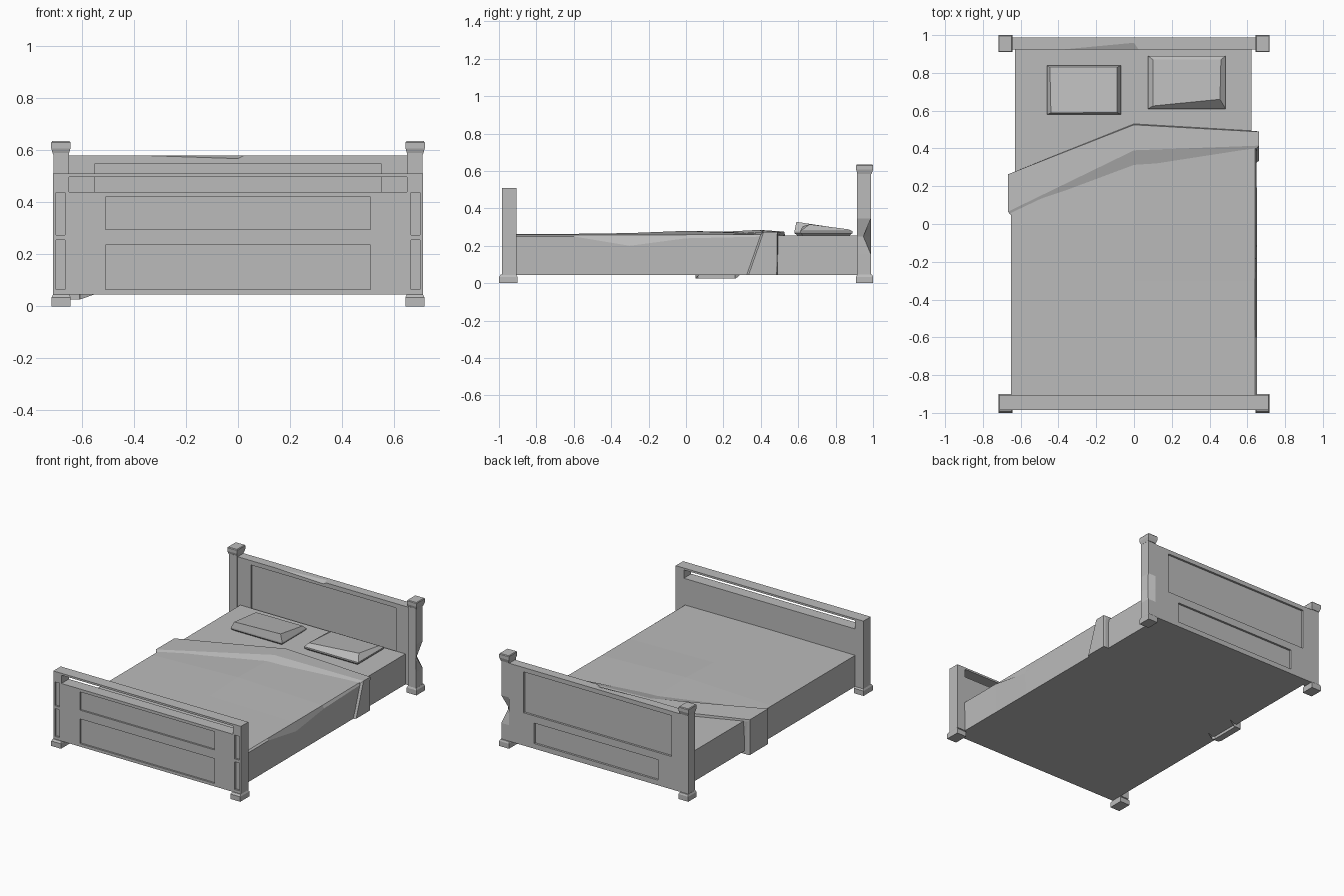
import bpy
import bmesh

cube = bpy.data.objects.get("Cube")
if cube:
    bpy.data.objects.remove(cube, do_unlink=True)

grey = bpy.data.materials.new("plain_grey")
grey.use_nodes = True
grey.diffuse_color = (0.5, 0.5, 0.5, 1)
grey.node_tree.nodes["Principled BSDF"].inputs["Base Color"].default_value = (0.5, 0.5, 0.5, 1)


def finish(name, bm):
    bmesh.ops.recalc_face_normals(bm, faces=bm.faces)
    mesh = bpy.data.meshes.new(name)
    bm.to_mesh(mesh)
    bm.free()
    mesh.materials.append(grey)
    obj = bpy.data.objects.new(name, mesh)
    bpy.context.collection.objects.link(obj)
    return obj


def loft(name, rows):
    """Closed rings of points joined in order, with both ends capped."""
    bm = bmesh.new()
    rings = [[bm.verts.new(p) for p in row] for row in rows]
    n = len(rings[0])
    for a, b in zip(rings, rings[1:]):
        for i in range(n):
            j = (i + 1) % n
            bm.faces.new((a[i], a[j], b[j], b[i]))
    bm.faces.new(rings[0])
    bm.faces.new(rings[-1])
    bmesh.ops.triangulate(bm, faces=[f for f in bm.faces if len(f.verts) > 4])
    return finish(name, bm)


def rect(x0, x1, y0, y1, z):
    return [(x0, y0, z), (x1, y0, z), (x1, y1, z), (x0, y1, z)]


def box(name, x0, x1, y0, y1, z0, z1):
    return loft(name, [rect(x0, x1, y0, y1, z0), rect(x0, x1, y0, y1, z1)])


def stack(name, x, y, levels):
    """Square turned-out block: (height, half width x, half width y) levels."""
    return loft(name, [rect(x - hx, x + hx, y - hy, y + hy, z) for z, hx, hy in levels])


def hull(name, points):
    bm = bmesh.new()
    for p in points:
        bm.verts.new(p)
    bmesh.ops.convex_hull(bm, input=bm.verts)
    return finish(name, bm)


def cut(obj, cutter):
    cutter.hide_render = True
    mod = obj.modifiers.new("cut", "BOOLEAN")
    mod.operation = "DIFFERENCE"
    mod.solver = "EXACT"
    mod.object = cutter
    bpy.context.view_layer.objects.active = obj
    bpy.ops.object.modifier_apply(modifier=mod.name)
    bpy.data.objects.remove(cutter, do_unlink=True)


# Footboard with open slot and sunken panels
foot = box("footboard", -0.712, 0.712, -0.985, -0.905, 0.045, 0.51)
cut(foot, box("slot", -0.65, 0.65, -1.1, -0.8, 0.44, 0.497))
for z0, z1 in ((0.065, 0.235), (0.295, 0.42)):
    cut(foot, box("panel", -0.51, 0.51, -1.1, -0.973, z0, z1))
for s in (-1, 1):
    a, b = sorted((s * 0.665, s * 0.7))
    for z0, z1 in ((0.065, 0.255), (0.275, 0.438)):
        cut(foot, box("panel", a, b, -1.1, -0.973, z0, z1))

# Headboard with sunken panels and a nick in the top edge
head = box("headboard", -0.65, 0.65, 0.925, 0.988, 0.045, 0.58)
cut(head, box("front_panel", -0.55, 0.55, 0.8, 0.937, 0.15, 0.55))
cut(head, box("back_upper_panel", -0.58, 0.54, 0.974, 1.1, 0.27, 0.55))
cut(head, box("back_lower_panel", -0.48, 0.46, 0.974, 1.1, 0.08, 0.22))
cut(head, hull("nick", [(-0.48, 0.92, 0.582), (0.03, 0.92, 0.582),
                        (0, 0.92, 0.566), (0, 0.965, 0.582)]))

# Posts, caps and feet
for side, s in (("right", -1), ("left", 1)):
    x0, x1 = sorted((s * 0.65, s * 0.71))
    rows = []
    for z in (0.045, 0.155, 0.25, 0.345, 0.59):
        ring = rect(x0, x1, 0.915, 0.988, z)
        if s > 0 and z == 0.25:
            ring[2] = (x1 - 0.03, 0.948, z)      # worn corner
        rows.append(ring)
    loft(side + "_head_post", rows)
    stack(side + "_post_cap", s * 0.681, 0.955,
          [(0.583, 0.03, 0.037), (0.607, 0.037, 0.045),
           (0.63, 0.037, 0.045), (0.635, 0.033, 0.041)])
    for end, y in (("head", 0.955), ("front", -0.95)):
        stack(side + "_" + end + "_foot", s * 0.68, y,
              [(0, 0.037, 0.05 if y < 0 else 0.045),
               (0.034, 0.037, 0.05 if y < 0 else 0.045),
               (0.046, 0.031, 0.04)])

# Mattress
box("mattress", -0.63, 0.623, -0.9, 0.925, 0.045, 0.254)

# Blanket: cross sections from foot to fold, with a sag along the left edge
sections = []
for y, middle, sag in ((-0.905, 0.262, 0.25), (-0.6, 0.264, 0.25), (-0.3, 0.268, 0.2),
                       (0, 0.28, 0.24)):
    sections.append([(-0.65, y, 0.045), (-0.65, y, 0.259), (0, y, middle),
                     (0.64, y, 0.259), (0.652, y, sag), (0.647, y, 0.045)])
sections.append([(-0.65, 0.15, 0.045), (-0.65, 0.15, 0.259), (0, 0.4, 0.27),
                 (0.64, 0.45, 0.262), (0.647, 0.45, 0.25), (0.647, 0.45, 0.045)])
loft("blanket", sections)


# Folded-back blanket edge, draped across the bed and down both sides
def drape(ys, drop, top):
    right, middle, left_top, left_low = ys
    w, v = 0.668 - drop, 0.662 - drop
    outer = [(-w, right, 0.026), (-w, right, 0.268 - drop), (0, middle, top),
             (v, left_top, 0.274 - drop), (v, left_low, 0.045)]
    inner = [(x * 0.93, y, min(z, 0.24)) for x, y, z in outer]
    return outer + inner[::-1]


loft("blanket_fold", [drape((0.05, 0.3, 0.40, 0.325), 0.014, 0.27),
                      drape((0.065, 0.39, 0.415, 0.335), 0, 0.285),
                      drape((0.263, 0.525, 0.488, 0.485), 0, 0.276),
                      drape((0.267, 0.53, 0.492, 0.489), 0.014, 0.256)])


# Pillows: narrow base, wide seam, tilted top
def pillow(name, x0, x1, y0, y1, tops):
    loft(name, [rect(x0 + 0.02, x1 - 0.02, y0 + 0.02, y1 - 0.02, 0.25),
                rect(x0, x1, y0, y1, 0.268),
                rect(x0, x1, y0, y1, 0.278), tops])


pillow("right_pillow", -0.46, -0.07, 0.58, 0.84,
       [(-0.44, 0.588, 0.318), (-0.09, 0.59, 0.328), (-0.09, 0.83, 0.292), (-0.445, 0.83, 0.29)])
pillow("left_pillow", 0.075, 0.485, 0.61, 0.89,
       [(0.1, 0.625, 0.305), (0.455, 0.66, 0.315), (0.46, 0.87, 0.288), (0.1, 0.87, 0.288)])
